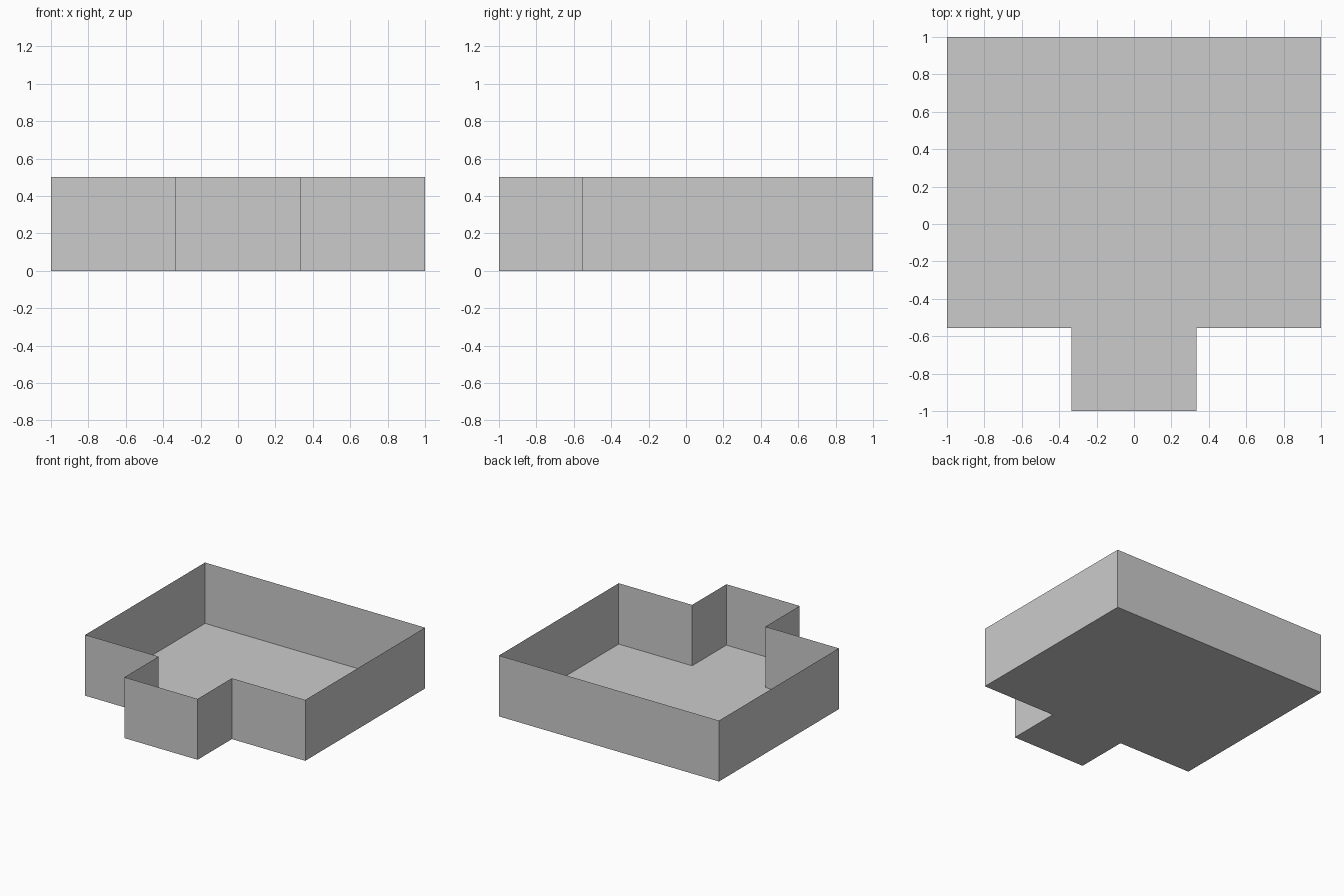
import bpy
import bmesh

cube = bpy.data.objects.get("Cube")
if cube:
    bpy.data.objects.remove(cube, do_unlink=True)

HEIGHT = 0.5
FRONT = -0.555   # front wall of the main room
BAY = 0.333      # half width of the front bay

# One plain grey for the whole shell
grey = bpy.data.materials.new("plain grey")
grey.use_nodes = True
colour = (0.6, 0.6, 0.6, 1)
grey.diffuse_color = colour
grey.node_tree.nodes["Principled BSDF"].inputs["Base Color"].default_value = colour


def add_object(name, bm):
    mesh = bpy.data.meshes.new(name)
    bm.to_mesh(mesh)
    bm.free()
    mesh.materials.append(grey)
    obj = bpy.data.objects.new(name, mesh)
    bpy.context.collection.objects.link(obj)
    return obj


# Floor outline, counter-clockwise: right half mirrored to the left
half = [(BAY, -1), (BAY, FRONT), (1, FRONT), (1, 1)]
outline = half + [(-x, y) for x, y in reversed(half)]

# Open-topped shell: a floor with thin sheet walls raised from its edge
bm = bmesh.new()
floor = bm.faces.new([bm.verts.new((x, y, 0)) for x, y in outline])
rim = bmesh.ops.extrude_edge_only(bm, edges=list(floor.edges))
raised = [g for g in rim["geom"] if isinstance(g, bmesh.types.BMVert)]
bmesh.ops.translate(bm, verts=raised, vec=(0, 0, HEIGHT))
bmesh.ops.recalc_face_normals(bm, faces=bm.faces)
# Sheet normals face outward and down
floor.normal_update()
if floor.normal.z > 0:
    bmesh.ops.reverse_faces(bm, faces=bm.faces)
add_object("room_shell", bm)
